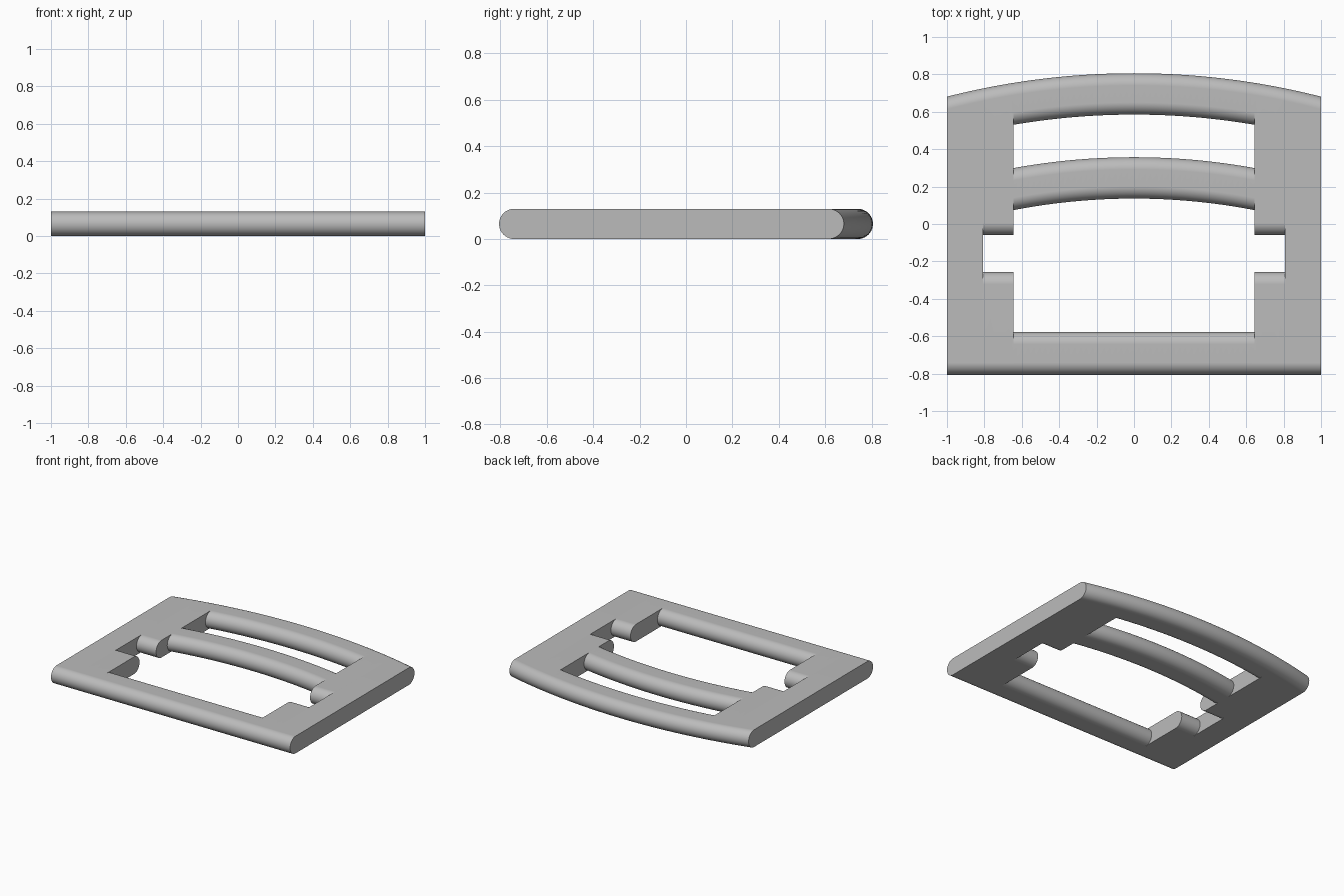
import bpy, bmesh, math

if "Cube" in bpy.data.objects:
    bpy.data.objects.remove(bpy.data.objects["Cube"])

R = 0.065            # half thickness, also the radius of the rounded edges
CENTRE_Y = -3.25     # shared centre of all the curved edges
STEPS = 20           # segments in each rounded edge


def straight(y):
    return lambda x, inset: y + inset


def arc(y):
    # curved edge that crosses the middle line at y
    return lambda x, inset: CENTRE_Y + math.sqrt((y + inset - CENTRE_Y) ** 2 - x * x)


def sweep(name, half_width, front, back, solid, segments=64):
    """Run a section along x: convex rounded edges for a solid, concave for a cutter."""
    sign = 1 if solid else -1
    side = []
    for i in range(STEPS + 1):
        t = math.pi * (i / STEPS - 0.5)
        side.append((sign * R * (1 - math.cos(t)), R + R * math.sin(t)))
    if not solid:
        side = [(-R, -R)] + side + [(-R, 3 * R)]
    bm = bmesh.new()
    rings = []
    for i in range(segments + 1):
        x = half_width * (2 * i / segments - 1)
        ring = [bm.verts.new((x, front(x, o), z)) for o, z in side]
        ring += [bm.verts.new((x, back(x, -o), z)) for o, z in reversed(side)]
        rings.append(ring)
    for a, b in zip(rings, rings[1:]):
        for j in range(len(a)):
            k = (j + 1) % len(a)
            bm.faces.new((a[j], a[k], b[k], b[j]))
    bm.faces.new(rings[0])
    bm.faces.new(rings[-1])
    bmesh.ops.recalc_face_normals(bm, faces=bm.faces)
    mesh = bpy.data.meshes.new(name)
    bm.to_mesh(mesh)
    bm.free()
    obj = bpy.data.objects.new(name, mesh)
    bpy.context.collection.objects.link(obj)
    return obj


# full plate with rounded front and curved back
frame = sweep("frame", 1.0, straight(-0.806), arc(0.806), True)

# openings: large window, side notches, slot behind the middle bar
cutters = [
    sweep("window_cutter", 0.644, straight(-0.578), arc(0.136), False),
    sweep("notch_cutter", 0.808, straight(-0.257), straight(-0.059), False, 1),
    sweep("slot_cutter", 0.644, arc(0.357), arc(0.585), False),
]

bpy.ops.object.select_all(action="DESELECT")
bpy.context.view_layer.objects.active = frame
frame.select_set(True)
for cutter in cutters:
    cutter.hide_render = True
    mod = frame.modifiers.new(cutter.name, "BOOLEAN")
    mod.operation = "DIFFERENCE"
    mod.solver = "EXACT"
    mod.object = cutter
    bpy.ops.object.modifier_apply(modifier=mod.name)
    bpy.data.objects.remove(cutter)

# grey finish, smooth rounds and crisp ends
grey = bpy.data.materials.new("grey")
grey.use_nodes = True
colour = (0.5, 0.5, 0.5, 1)
grey.diffuse_color = colour
grey.node_tree.nodes["Principled BSDF"].inputs["Base Color"].default_value = colour
frame.data.materials.clear()
frame.data.materials.append(grey)
bpy.ops.object.shade_smooth_by_angle(angle=math.radians(30))
normals = frame.modifiers.new("even_shading", "WEIGHTED_NORMAL")
normals.keep_sharp = True
